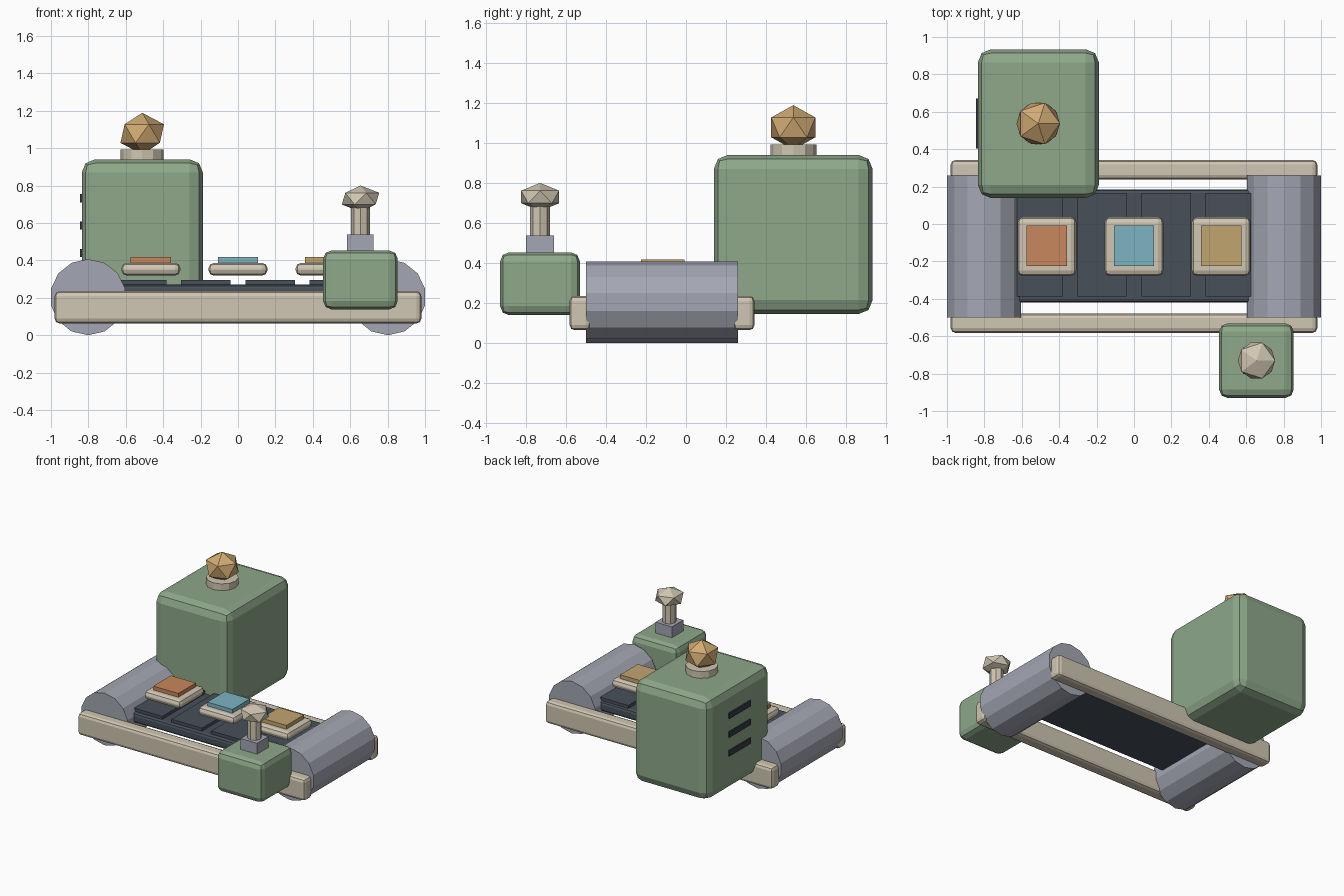
import bpy, math

if "Cube" in bpy.data.objects:
    bpy.data.objects.remove(bpy.data.objects["Cube"])


def srgb(r, g, b):
    return [((c / 255 + 0.055) / 1.055) ** 2.4 for c in (r, g, b)] + [1]


def material(name, *rgb):
    m = bpy.data.materials.new(name)
    m.diffuse_color = srgb(*rgb)
    m.use_nodes = True
    m.node_tree.nodes["Principled BSDF"].inputs["Base Color"].default_value = m.diffuse_color
    return m


GREEN = material("green_paint", 142, 168, 138)
CREAM = material("cream", 208, 198, 178)
STEEL = material("steel", 164, 167, 180)
DARK = material("dark_rubber", 72, 80, 90)
VENT = material("vent_dark", 52, 58, 68)
BRASS = material("brass", 208, 170, 115)
ORANGE = material("orange", 200, 135, 92)
BLUE = material("blue", 125, 180, 194)
OCHRE = material("ochre", 194, 165, 112)


def finish(name, mat):
    ob = bpy.context.object
    ob.name = name
    ob.data.materials.append(mat)
    bpy.ops.object.transform_apply(location=False, rotation=True, scale=True)
    return ob


def box(name, mat, x, y, z, bevel=0):
    """Box from (min, max) ranges, with an optional two-step bevel."""
    rng = (x, y, z)
    bpy.ops.mesh.primitive_cube_add(size=1, location=[(a + b) / 2 for a, b in rng])
    bpy.context.object.scale = [b - a for a, b in rng]
    ob = finish(name, mat)
    if bevel:
        mod = ob.modifiers.new("bevel", 'BEVEL')
        mod.width = bevel
        mod.segments = 2
    return ob


def cylinder(name, mat, loc, r, depth, sides, rot=(0, 0, 0)):
    bpy.ops.mesh.primitive_cylinder_add(vertices=sides, radius=r, depth=depth,
                                        location=loc, rotation=rot)
    return finish(name, mat)


def knob(name, mat, loc, r, rz):
    bpy.ops.mesh.primitive_ico_sphere_add(subdivisions=1, radius=1, location=loc)
    bpy.context.object.scale = (r, r, rz)
    return finish(name, mat)


YC = -0.12  # conveyor centre line

# Side rails
for side, s in (("front", -1), ("back", 1)):
    y = YC + s * 0.41
    box(side + "_rail", CREAM, (-0.98, 0.98), (y - 0.052, y + 0.052), (0.063, 0.235), 0.025)

# End rollers
for side, s in (("left", -1), ("right", 1)):
    cylinder(side + "_roller", STEEL, (s * 0.8015, YC, 0.2035), 0.2035, 0.76, 14,
             (math.pi / 2, 0, 0))

# Belt bed and raised slats
box("belt_bed", DARK, (-0.72, 0.72), (-0.42, 0.185), (0.195, 0.27), 0.02)
for i in range(4):
    x = (i - 1.5) * 0.343
    box(f"belt_slat_{i + 1}", DARK, (x - 0.132, x + 0.132), (-0.387, 0.165), (0.26, 0.294))

# Trays with coloured tiles
for i, mat in enumerate((ORANGE, BLUE, OCHRE)):
    x = (i - 1) * 0.466
    box(f"tray_{i + 1}", CREAM, (x - 0.158, x + 0.158), (YC - 0.158, YC + 0.158),
        (0.318, 0.387), 0.03)
    box(f"tile_{i + 1}", mat, (x - 0.108, x + 0.108), (YC + 0.004 - 0.108, YC + 0.004 + 0.108),
        (0.375, 0.417))

# Large cabinet with vents and brass knob
box("cabinet", GREEN, (-0.835, -0.188), (0.139, 0.934), (0.144, 0.94), 0.07)
for i in range(3):
    z = 0.44 + i * 0.146
    box(f"vent_{i + 1}", VENT, (-0.845, -0.815), (0.405, 0.67), (z - 0.022, z + 0.022))
cylinder("knob_collar", CREAM, (-0.512, 0.537, 0.96), 0.115, 0.065, 12)
knob("cabinet_knob", BRASS, (-0.512, 0.537, 1.078), 0.13, 0.111)

# Small control box with post and cap
box("control_box", GREEN, (0.455, 0.854), (-0.93, -0.531), (0.138, 0.453), 0.045)
box("post_base", STEEL, (0.584, 0.725), (-0.801, -0.66), (0.44, 0.538))
cylinder("post", CREAM, (0.655, -0.73, 0.615), 0.05, 0.16, 8)
knob("post_cap", CREAM, (0.655, -0.73, 0.73), 0.112, 0.07)
